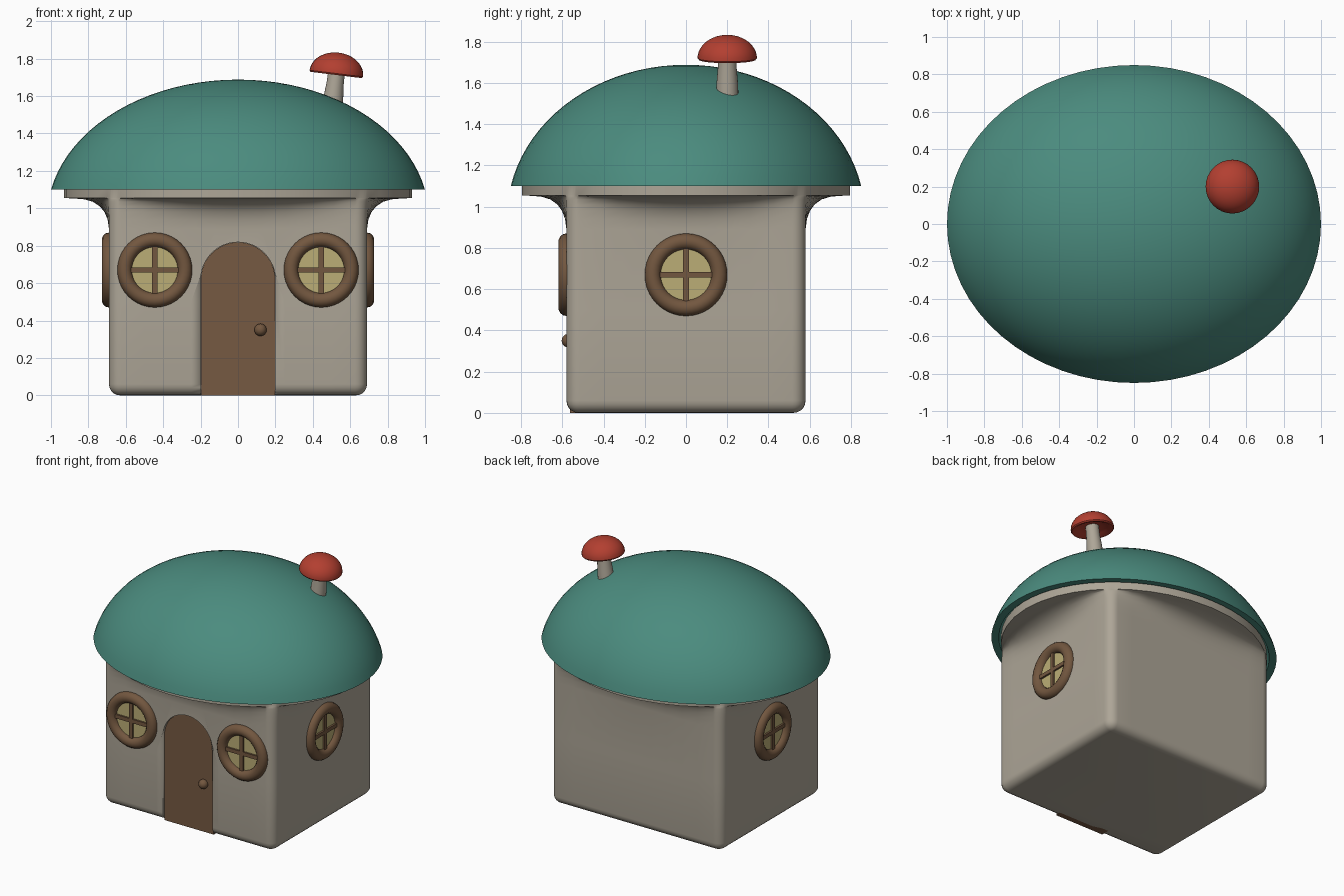
import bpy, bmesh
from math import pi, sin, cos, sqrt, atan2, radians
from mathutils import Vector, Matrix

if "Cube" in bpy.data.objects:
    bpy.data.objects.remove(bpy.data.objects["Cube"])


def mat(name, *rgb):
    m = bpy.data.materials.new(name)
    m.diffuse_color = (*rgb, 1)
    m.use_nodes = True
    m.node_tree.nodes["Principled BSDF"].inputs["Base Color"].default_value = m.diffuse_color
    return m


PLASTER = mat("plaster", 0.42, 0.38, 0.31)
TEAL = mat("teal", 0.07, 0.26, 0.21)
WOOD = mat("wood", 0.17, 0.095, 0.05)
DOOR = mat("door_wood", 0.18, 0.10, 0.055)
GLASS = mat("glass", 0.50, 0.42, 0.18)
RED = mat("red", 0.45, 0.05, 0.03)


def finish(ob, name, material, smooth=40):
    ob.name = name
    ob.data.materials.append(material)
    bpy.ops.object.select_all(action='DESELECT')
    ob.select_set(True)
    bpy.context.view_layer.objects.active = ob
    if smooth:
        bpy.ops.object.shade_smooth_by_angle(angle=radians(smooth))
    return ob


def loft(name, rings, material, caps=False, matrix=Matrix()):
    """Skin a stack of equal-length closed rings of points."""
    bm = bmesh.new()
    vs = [[bm.verts.new(p) for p in r] for r in rings]
    n = len(rings[0])
    for a, b in zip(vs, vs[1:]):
        for i in range(n):
            j = (i + 1) % n
            bm.faces.new((a[i], a[j], b[j], b[i]))
    if caps:
        bm.faces.new(vs[0][::-1])
        bm.faces.new(vs[-1])
    bmesh.ops.remove_doubles(bm, verts=bm.verts, dist=1e-5)
    bmesh.ops.recalc_face_normals(bm, faces=bm.faces)
    me = bpy.data.meshes.new(name)
    bm.to_mesh(me)
    bm.free()
    ob = bpy.data.objects.new(name, me)
    bpy.context.collection.objects.link(ob)
    ob.matrix_world = matrix
    return finish(ob, name, material)


def lathe(name, profile, material, sy=1, n=48, matrix=Matrix()):
    rings = [[(r * cos(2 * pi * i / n), sy * r * sin(2 * pi * i / n), z)
              for i in range(n)] for r, z in profile]
    return loft(name, rings, material, matrix=matrix)


def rounded_rect(hx, hy, r, k=6, m=10):
    """Rounded rectangle with subdivided straight sides."""
    corners = []
    for q, (sx, sy) in enumerate([(1, 1), (-1, 1), (-1, -1), (1, -1)]):
        c = Vector((sx * (hx - r), sy * (hy - r)))
        corners.append([c + r * Vector((cos(a), sin(a))) for a in
                        [(q + i / k) * pi / 2 for i in range(k + 1)]])
    pts = []
    for q in range(4):
        pts += corners[q]
        a, b = corners[q][-1], corners[(q + 1) % 4][0]
        pts += [a.lerp(b, i / m) for i in range(1, m)]
    return pts


def arch(name, w, spring, z0, y0, y1, material):
    pts = [(w, z0)] + [(w * cos(pi * i / 24), spring + w * sin(pi * i / 24))
                       for i in range(25)] + [(-w, z0)]
    return loft(name, [[(x, y, z) for x, z in pts] for y in (y0, y1)], material, caps=True)


# walls: rounded box that flares out into an oval eave
HX, HY, R = 0.69, 0.58, 0.065
rings = []
for i in range(6):
    a = i / 5 * pi / 2
    d = 0.06 * (1 - sin(a))
    rings.append([(p.x, p.y, 0.06 * (1 - cos(a))) for p in rounded_rect(HX - d, HY - d, R - d)])
base = rounded_rect(HX, HY, R)


def oval(p, rx=0.93, ry=0.795):
    return p / sqrt((p.x / rx) ** 2 + (p.y / ry) ** 2)


for z, t in [(0.5, 0), (0.89, 0), (0.94, 0.03), (0.98, 0.1), (1.01, 0.2), (1.035, 0.36),
             (1.048, 0.55), (1.052, 0.75), (1.055, 1), (1.12, 1)]:
    rings.append([(*p.lerp(oval(p), t), z) for p in base])
walls = loft("walls", rings, PLASTER, caps=True)

# shallow door recess
cutter = arch("door_recess_cutter", 0.199, 0.62, -0.1, -0.8, -0.55, PLASTER)
cutter.hide_render = True
cutter.hide_viewport = True
cut = walls.modifiers.new("door_recess", 'BOOLEAN')
cut.object = cutter
cut.operation = 'DIFFERENCE'

# door and knob
arch("door", 0.198, 0.62, 0.0, -0.562, -0.50, DOOR)
bpy.ops.mesh.primitive_uv_sphere_add(segments=20, ring_count=12, radius=0.033,
                                     location=(0.12, -0.57, 0.35))
finish(bpy.context.object, "door_knob", WOOD)

# roof: oval dome shell with an open underside
ZC, N = 0.95, 20


def dome(a, c, z_cut):
    t0 = atan2((z_cut - ZC) / c, sqrt(1 - ((z_cut - ZC) / c) ** 2))
    return [(a * cos(t), ZC + c * sin(t)) for t in
            [t0 + (pi / 2 - t0) * i / N for i in range(N + 1)]]


profile = dome(1.021, 0.738, 1.1)[::-1] + dome(0.972, 0.69, 1.1)
lathe("roof_cap", profile, TEAL, sy=0.85, n=64)

# leaning mushroom chimney
lean = Matrix.Translation((0.505, 0.2, 1.55)) @ Matrix.Rotation(radians(7), 4, 'Y')
lathe("chimney_stem", [(0, -0.03), (0.055, -0.03), (0.052, 0.05), (0.046, 0.12),
                       (0.044, 0.2), (0, 0.2)], PLASTER, n=24, matrix=lean)
cap = [(0.144 * sin(i / 12 * pi / 2), 0.172 + 0.112 * cos(i / 12 * pi / 2)) for i in range(13)]
cap += [(0.138, 0.164), (0.125, 0.165), (0.10, 0.18), (0.06, 0.19), (0, 0.192)]
lathe("chimney_cap", cap, RED, n=32, matrix=lean)


# round windows: frame, pane and crossed bars
def window(name, x, y, turn):
    rot = (pi / 2, 0, turn)
    out = Vector((sin(turn), -cos(turn), 0))
    loc = Vector((x, y, 0.67))
    bpy.ops.mesh.primitive_torus_add(location=loc, rotation=rot, major_radius=0.161,
                                     minor_radius=0.039, major_segments=40, minor_segments=14)
    finish(bpy.context.object, name + "_frame", WOOD, 60)
    bpy.ops.mesh.primitive_cylinder_add(vertices=40, radius=0.15, depth=0.02,
                                        location=loc - out * 0.005, rotation=rot)
    finish(bpy.context.object, name + "_pane", GLASS)
    for tag, size in (("_crossbar", (0.27, 0.028, 0.03)), ("_upright", (0.028, 0.27, 0.03))):
        bpy.ops.mesh.primitive_cube_add(size=1, location=loc + out * 0.003, rotation=rot)
        bpy.context.object.scale = size
        finish(bpy.context.object, name + tag, WOOD, 0)


window("front_left_window", -0.445, -HY, 0)
window("front_right_window", 0.445, -HY, 0)
window("right_window", HX, 0, pi / 2)
window("left_window", -HX, 0, -pi / 2)
